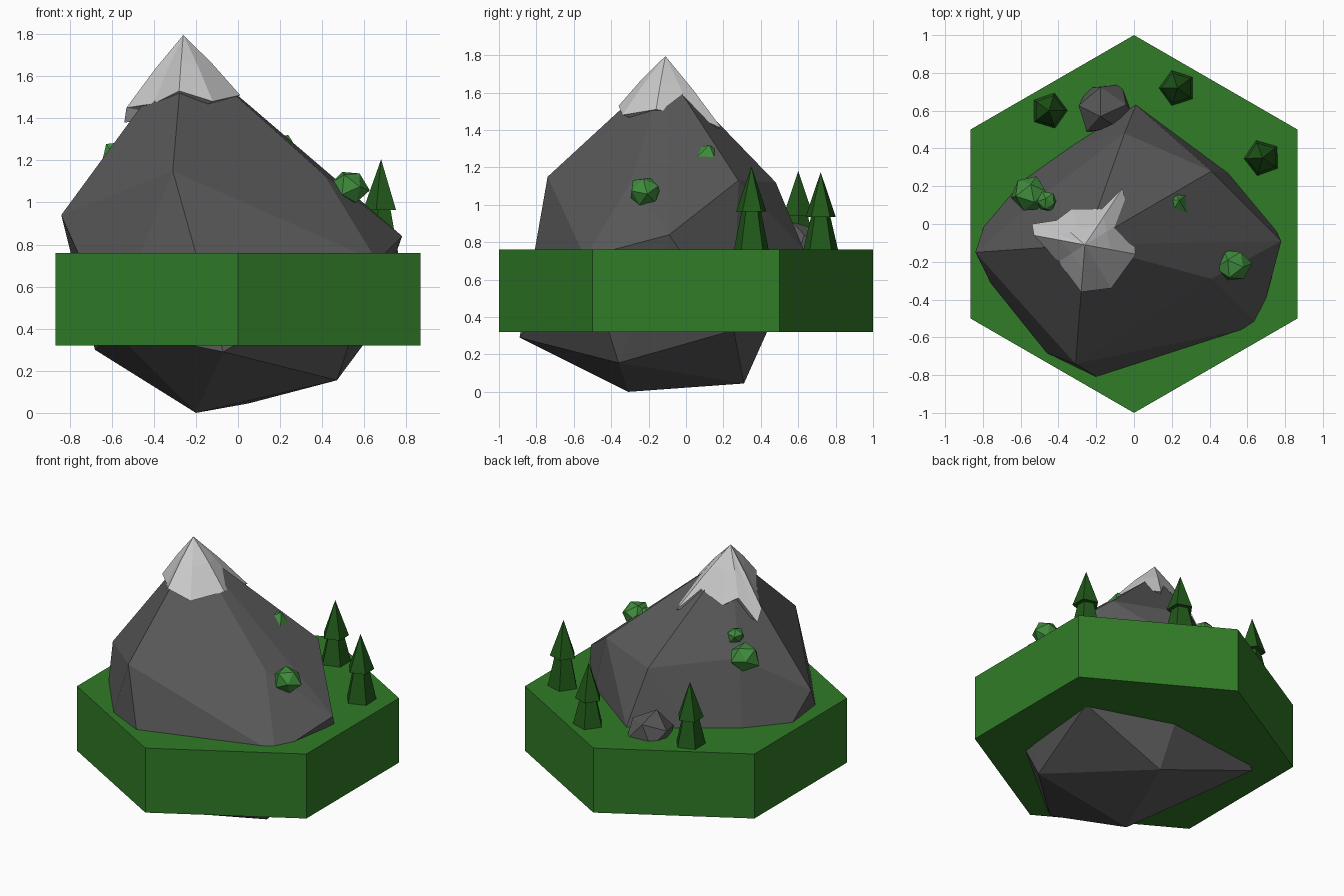
import bpy, bmesh, math, random
from mathutils import Vector, Matrix

if "Cube" in bpy.data.objects:
    bpy.data.objects.remove(bpy.data.objects["Cube"])

random.seed(4)


def material(name, rgb):
    m = bpy.data.materials.new(name)
    m.diffuse_color = (*rgb, 1)
    m.use_nodes = True
    m.node_tree.nodes["Principled BSDF"].inputs["Base Color"].default_value = m.diffuse_color
    return m


GRASS = material("grass", (0.03, 0.20, 0.02))
PINE = material("pine", (0.015, 0.10, 0.01))
LEAF = material("leaf", (0.05, 0.26, 0.045))
LIME = material("lime", (0.17, 0.27, 0.0))
ROCK = material("rock", (0.10, 0.10, 0.10))
SNOW = material("snow", (0.55, 0.55, 0.55))


def finish(name, bm, mat):
    bmesh.ops.recalc_face_normals(bm, faces=bm.faces)
    me = bpy.data.meshes.new(name)
    bm.to_mesh(me)
    bm.free()
    me.materials.append(mat)
    ob = bpy.data.objects.new(name, me)
    bpy.context.collection.objects.link(ob)
    return ob


def frustum(bm, sides, r1, r2, z1, z2, x=0, y=0, turn=0):
    mat = Matrix.Translation((x, y, (z1 + z2) / 2)) @ Matrix.Rotation(turn, 4, 'Z')
    bmesh.ops.create_cone(bm, cap_ends=True, segments=sides, radius1=r1,
                          radius2=r2, depth=z2 - z1, matrix=mat)


def lump(name, loc, size, mat, jitter=0.12):
    # irregular low-poly ball
    bm = bmesh.new()
    bmesh.ops.create_icosphere(bm, subdivisions=1, radius=1)
    spin = Matrix.Rotation(random.uniform(0, 6), 3, 'Z') @ Matrix.Rotation(random.uniform(0, 6), 3, 'X')
    for v in bm.verts:
        p = spin @ v.co * random.uniform(1 - jitter, 1 + jitter)
        v.co = Vector(loc) + Vector(a * b for a, b in zip(p, size))
    return finish(name, bm, mat)


# hexagonal grass slab, corners on the y axis
bm = bmesh.new()
frustum(bm, 6, 1, 1, 0.32, 0.76)
for v in bm.verts:
    a = round((math.atan2(v.co.y, v.co.x) - math.pi / 6) / (math.pi / 3)) * math.pi / 3 + math.pi / 6
    v.co.x, v.co.y = math.cos(a), math.sin(a)
finish("grass_slab", bm, GRASS)

# mountain boulder running through the slab: hull of its corner points
corners = [
    (-0.26, -0.11, 1.73),
    (-0.31, -0.74, 1.15), (0.41, -0.29, 1.13), (0.41, 0.28, 1.13),
    (-0.05, 0.48, 1.12), (-0.50, 0.14, 1.18), (-0.84, -0.15, 0.94),
    (0.78, -0.09, 0.84), (0.66, -0.54, 0.72), (0.01, 0.63, 0.76),
    (-0.07, -0.89, 0.29), (-0.60, -0.63, 0.40), (-0.68, 0.33, 0.30),
    (0.60, 0.255, 0.33), (0.47, -0.36, 0.155),
    (0.05, 0.31, 0.045), (-0.20, -0.31, 0.0),
]
bm = bmesh.new()
for c in corners:
    bm.verts.new(c)
bmesh.ops.convex_hull(bm, input=bm.verts)
finish("mountain", bm, ROCK)

# snow cap with a ragged rim, bulging between peak and rim
peak = Vector((-0.26, -0.11, 1.795))
rim = [
    (-0.28, -0.36, 1.53), (-0.12, -0.34, 1.48), (0.01, -0.16, 1.51),
    (-0.03, 0.03, 1.48), (-0.06, 0.19, 1.41), (-0.17, 0.08, 1.54),
    (-0.33, 0.08, 1.47), (-0.41, 0.02, 1.52), (-0.54, 0.0, 1.38),
    (-0.53, -0.06, 1.45), (-0.40, -0.20, 1.47),
]
bm = bmesh.new()
top = bm.verts.new(peak)
core = bm.verts.new((-0.26, -0.11, 1.40))
outer = [bm.verts.new(p) for p in rim]
mid = [bm.verts.new(peak.lerp(Vector(p), 0.5) + Vector((0, 0, 0.01))) for p in rim]
n = len(rim)
for i in range(n):
    j = (i + 1) % n
    bm.faces.new((top, mid[i], mid[j]))
    bm.faces.new((mid[i], outer[i], outer[j]))
    bm.faces.new((mid[i], outer[j], mid[j]))
    bm.faces.new((core, outer[j], outer[i]))
finish("snow_cap", bm, SNOW)

# pine trees: five-sided skirt under a five-sided cone
for i, (x, y, h) in enumerate([(0.68, 0.35, 1.205), (0.23, 0.72, 1.175), (-0.45, 0.60, 1.18)]):
    bm = bmesh.new()
    turn = math.radians([20, 90, 55][i])
    frustum(bm, 5, 0.10, 0.05, 0.75, h - 0.22, x, y, turn)
    frustum(bm, 5, 0.085, 0, h - 0.24, h, x, y, turn)
    finish(f"pine_tree_{i + 1}", bm, PINE)

# bushes on the slopes
for name, loc, r, mat in [
    ("bush_right", (0.53, -0.22, 1.07), 0.092, LEAF),
    ("bush_back", (0.20, 0.11, 1.235), 0.09, LEAF),
    ("bush_back_lime", (0.165, 0.195, 1.205), 0.058, LIME),
    ("bush_left", (-0.55, 0.16, 1.21), 0.10, LEAF),
    ("bush_left_small", (-0.46, 0.12, 1.32), 0.056, LEAF),
]:
    lump(name, loc, (r, r, r), mat)

# small rock behind the mountain
lump("back_rock", (-0.16, 0.61, 0.76), (0.16, 0.14, 0.14), ROCK)
